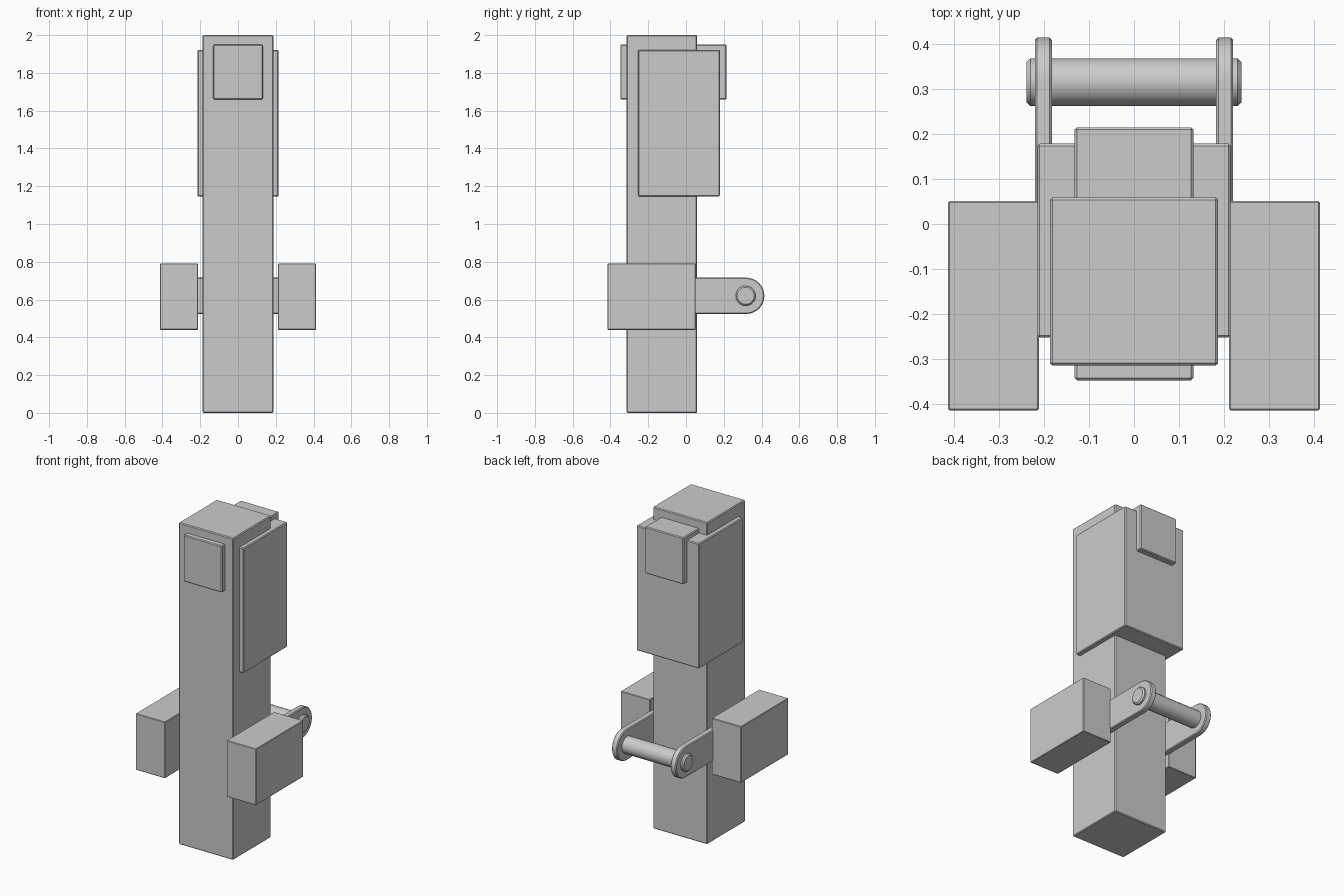
import bpy, bmesh
from math import pi, cos, sin

if "Cube" in bpy.data.objects:
    bpy.data.objects.remove(bpy.data.objects["Cube"])


def finish(name, bm, bevel):
    bmesh.ops.recalc_face_normals(bm, faces=bm.faces)
    sharp = [e for e in bm.edges if e.calc_face_angle(0) > 0.8]
    bmesh.ops.bevel(bm, geom=sharp, offset=bevel, segments=1, affect='EDGES')
    me = bpy.data.meshes.new(name)
    bm.to_mesh(me)
    bm.free()
    ob = bpy.data.objects.new(name, me)
    bpy.context.collection.objects.link(ob)
    return ob


def extrude_x(name, profile, x0, x1, bevel):
    """Extrude a (y, z) outline from x0 to x1 and chamfer its sharp edges."""
    bm = bmesh.new()
    face = bm.faces.new([bm.verts.new((x0, y, z)) for y, z in profile])
    ext = bmesh.ops.extrude_face_region(bm, geom=[face])
    verts = [v for v in ext['geom'] if isinstance(v, bmesh.types.BMVert)]
    bmesh.ops.translate(bm, vec=(x1 - x0, 0, 0), verts=verts)
    return finish(name, bm, bevel)


def box(name, x0, x1, y0, y1, z0, z1, bevel=0.005):
    return extrude_x(name, [(y0, z0), (y1, z0), (y1, z1), (y0, z1)], x0, x1, bevel)


# Post, upper sleeve and the block passing through its top
box("post", -0.187, 0.187, -0.315, 0.059, 0.0, 2.0)
box("upper_sleeve", -0.215, 0.215, -0.253, 0.179, 1.145, 1.922)
box("top_block", -0.132, 0.132, -0.348, 0.215, 1.66, 1.95)

# Side weights and round-ended arms
PY, PZ, R = 0.319, 0.62, 0.096
arc = [(PY + R * cos(a), PZ + R * sin(a))
       for a in (-pi / 2 + pi * i / 16 for i in range(17))]
arm = [(-0.24, PZ - R)] + arc + [(-0.24, PZ + R)]
for side, s in (("left", -1), ("right", 1)):
    box(side + "_weight", s * 0.212, s * 0.414, -0.415, 0.051, 0.44, 0.79, 0.003)
    extrude_x(side + "_arm", arm, s * 0.183, s * 0.221, 0.005)

# Cross pin joining the arm ends
N = 20
pin = [(0.316 + 0.053 * cos(2 * pi * i / N), PZ + 0.053 * sin(2 * pi * i / N))
       for i in range(N)]
extrude_x("cross_pin", pin, -0.239, 0.239, 0.008)

for ob in list(bpy.context.collection.objects):
    if "arm" in ob.name or "pin" in ob.name:
        bpy.context.view_layer.objects.active = ob
        ob.select_set(True)
        bpy.ops.object.shade_smooth_by_angle(angle=0.5)
        ob.select_set(False)
